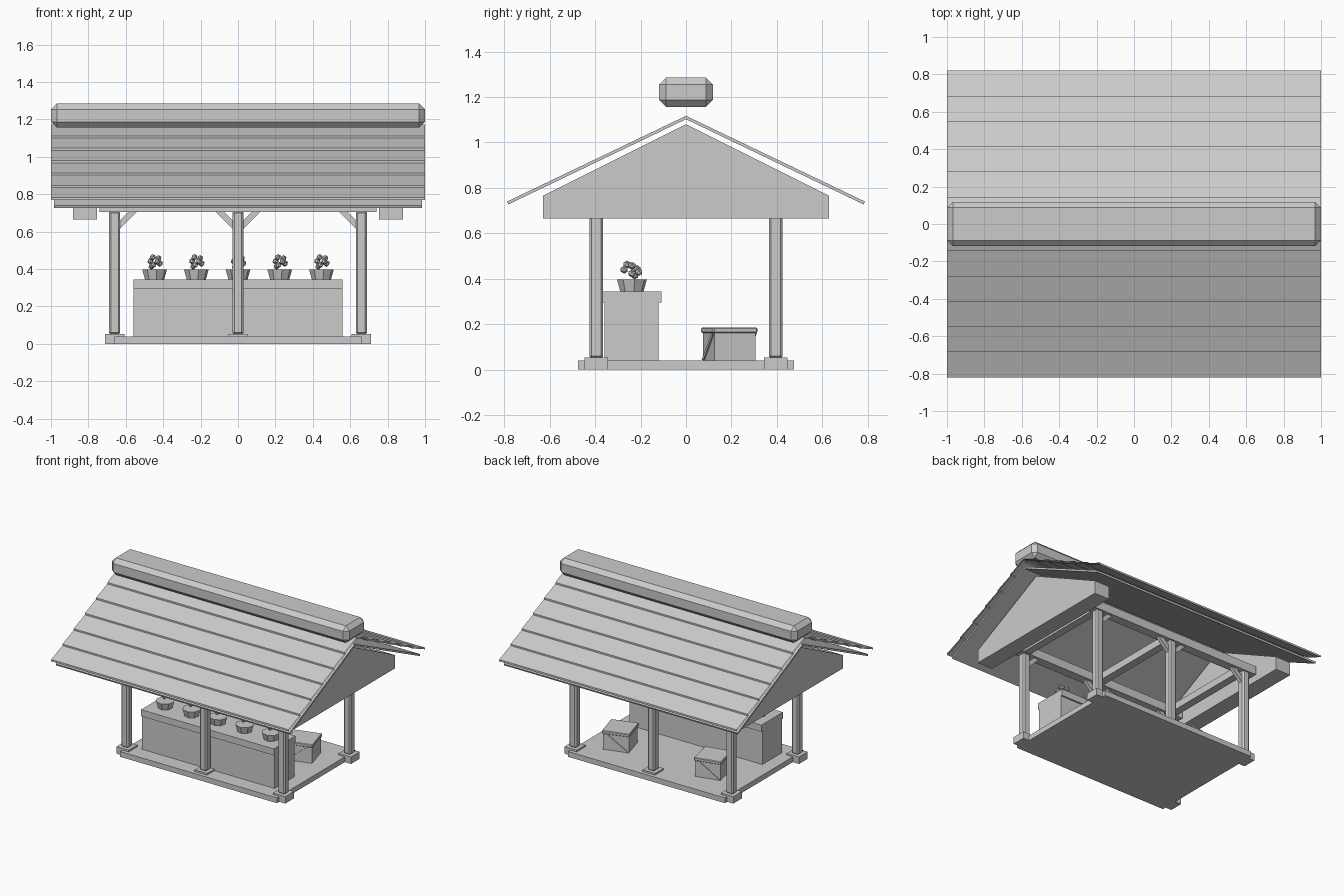
import bpy, bmesh
from math import sin, cos, pi, radians
from mathutils import Matrix, Vector

if "Cube" in bpy.data.objects:
    bpy.data.objects.remove(bpy.data.objects["Cube"])


def finish(name, bm):
    bmesh.ops.recalc_face_normals(bm, faces=bm.faces)
    me = bpy.data.meshes.new(name)
    bm.to_mesh(me)
    bm.free()
    ob = bpy.data.objects.new(name, me)
    bpy.context.collection.objects.link(ob)
    return ob


def box(name, lo, hi, bevel=0):
    bm = bmesh.new()
    size = [h - l for l, h in zip(lo, hi)]
    mid = [(h + l) / 2 for l, h in zip(lo, hi)]
    bmesh.ops.create_cube(bm, size=1, matrix=Matrix.Translation(mid) @ Matrix.Diagonal((*size, 1)))
    if bevel:
        bmesh.ops.bevel(bm, geom=bm.edges[:], offset=bevel, segments=1, affect='EDGES')
    return finish(name, bm)


def prism(name, profile, axis, a, b, caps=True):
    """Extrude a 2D profile along x (profile = y,z) or y (profile = x,z)."""
    bm = bmesh.new()
    place = (lambda p, t: (t, p[0], p[1])) if axis == 'x' else (lambda p, t: (p[0], t, p[1]))
    ends = [[bm.verts.new(place(p, t)) for p in profile] for t in (a, b)]
    n = len(profile)
    for i in range(n):
        j = (i + 1) % n
        bm.faces.new((ends[0][i], ends[0][j], ends[1][j], ends[1][i]))
    if caps:
        bm.faces.new(ends[0])
        bm.faces.new(ends[1])
    return finish(name, bm)


# floor platform
box("floor", (-0.66, -0.475, 0), (0.66, 0.475, 0.04))

# posts with footings, braces and beams
for side, y in (("front", -0.395), ("back", 0.395)):
    for x in (-0.66, 0, 0.66):
        box(side + "_footing", (x - 0.052, y - 0.052, 0), (x + 0.052, y + 0.052, 0.053))
        post = box(side + "_post", (x - 0.03, y - 0.03, 0.05), (x + 0.03, y + 0.03, 0.71))
        bev = post.modifiers.new("chamfer", 'BEVEL')
        bev.width = 0.01
        bev.segments = 1
        for s in (-1, 1):
            if x * s <= 0:
                shape = [(0.028, 0.615), (0.028, 0.66), (0.075, 0.707), (0.12, 0.707)]
                prism(side + "_brace", [(x + s * u, z) for u, z in shape], 'y', y - 0.015, y + 0.015)
    box(side + "_beam", (-0.74, y - 0.035, 0.705), (0.74, y + 0.035, 0.77))
for x in (-0.66, 0, 0.66):
    box("cross_beam", (x - 0.03, -0.39, 0.71), (x + 0.03, 0.39, 0.765))

# thick gable ends
gable = [(-0.63, 0.665), (0.63, 0.665), (0.63, 0.765), (0, 1.08), (-0.63, 0.765)]
prism("left_gable", gable, 'x', -0.883, -0.755)
prism("right_gable", gable, 'x', 0.755, 0.883)

# thin roof deck
prism("roof_deck", [(-0.787, 0.74), (0, 1.117), (0.787, 0.74), (0.782, 0.727), (0, 1.102), (-0.782, 0.727)],
      'x', -0.985, 0.985)

# overlapping roof boards, open at their ends
for side, s in (("front", -1), ("back", 1)):
    for i in range(6):
        y0, z0 = 0.82 - 0.135 * i, 0.768 + 0.066 * i
        y1, z1 = max(y0 - 0.15, 0), z0 + 0.064
        board = [(s * y0, z0), (s * y0, z0 + 0.014), (s * y1, z1 + 0.010), (s * y1, z1)]
        prism(side + "_roof_board", board, 'x', -1, 1, caps=False)

# chamfered ridge beam
box("ridge_beam", (-1, -0.118, 1.156), (1, 0.118, 1.285), bevel=0.031)

# counter
box("counter_body", (-0.56, -0.358, 0.04), (0.56, -0.12, 0.296))
box("counter_top", (-0.56, -0.367, 0.295), (0.56, -0.107, 0.345))

# flower pots with small clusters of blobs
blobs = [(0.020, 0.000, 0.112), (-0.010, -0.022, 0.118), (0.015, -0.034, 0.095),
         (-0.022, 0.022, 0.098), (0.028, 0.030, 0.085), (-0.006, 0.000, 0.078), (-0.016, 0.012, 0.070)]
for k in range(5):
    x, y, z = -0.446 + 0.223 * k, -0.238, 0.345
    bm = bmesh.new()
    bmesh.ops.create_cone(bm, cap_ends=True, segments=8, radius1=0.052, radius2=0.067, depth=0.052,
                          matrix=Matrix.Translation((x, y, z + 0.026)) @ Matrix.Rotation(radians(10), 4, 'Z'))
    finish("pot", bm)
    bm = bmesh.new()
    for b in blobs:
        bmesh.ops.create_icosphere(bm, subdivisions=1, radius=0.018,
                                   matrix=Matrix.Translation(Vector((x, y, z)) + Vector(b)))
    finish("pot_plant", bm)

# crates with lids and diagonal battens
for x, turn in ((0.42, 16), (-0.36, 13)):
    h = 0.094
    parts = [box("crate_body", (-h, -h, 0.04), (h, h, 0.165)),
             box("crate_lid", (-h - 0.007, -h - 0.007, 0.162), (h + 0.007, h + 0.007, 0.185), bevel=0.004)]
    batten = [(-h, 0.042), (-h + 0.03, 0.042), (h, 0.162), (h - 0.03, 0.162)]
    for s in (-1, 1):
        parts.append(prism("crate_batten", batten, 'y', s * (h - 0.004), s * (h + 0.006)))
    for p in parts:
        p.data.transform(Matrix.Translation((x, 0.19, 0)) @ Matrix.Rotation(radians(turn), 4, 'Z'))
